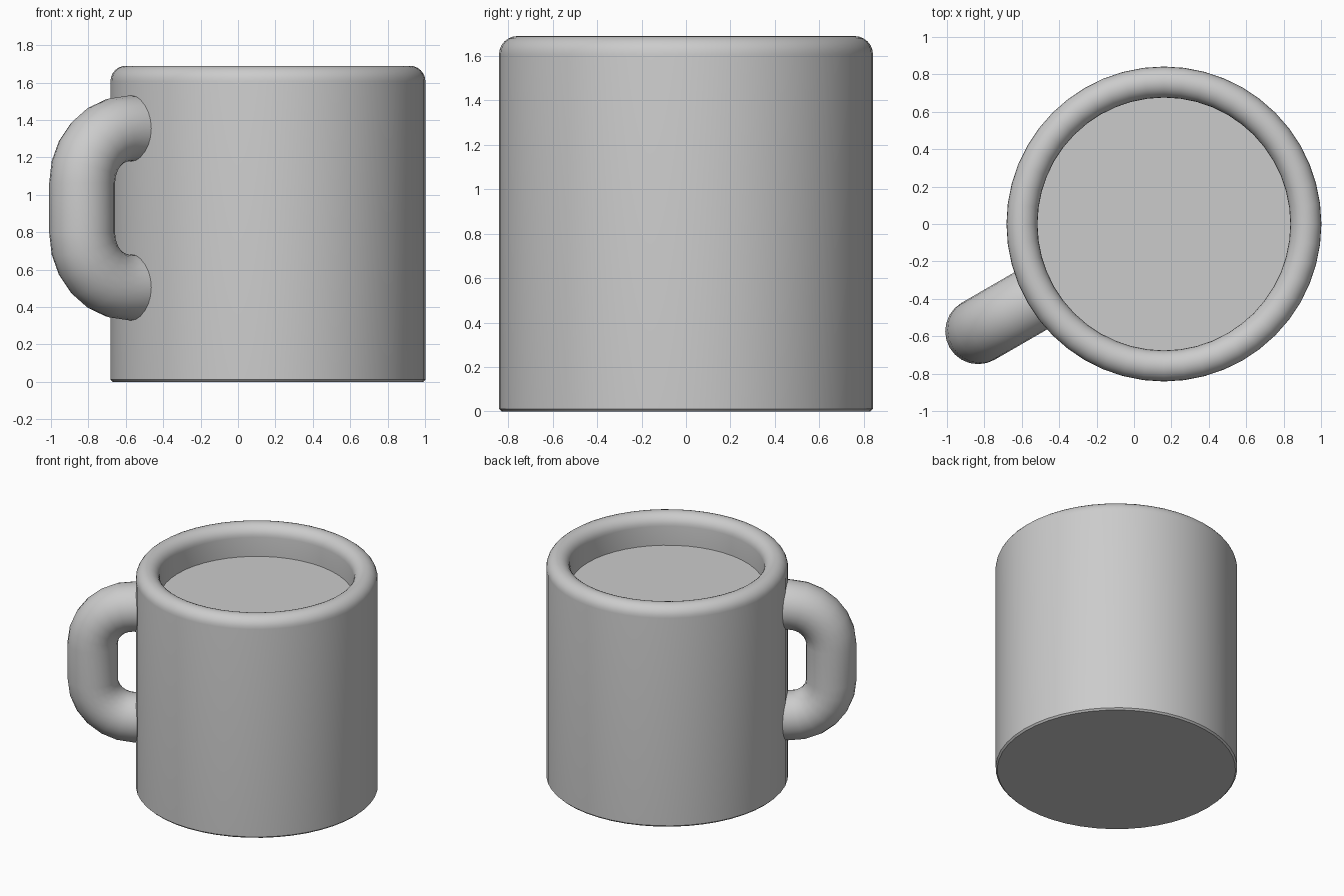
import bpy, bmesh, math
from mathutils import Vector, Matrix

if "Cube" in bpy.data.objects:
    bpy.data.objects.remove(bpy.data.objects["Cube"])

CX = 0.16          # mug axis
R = 0.842          # outer radius
RI = 0.676         # inner radius
TOP = 1.69
FILL = 1.46        # level of the flat inner surface

grey = bpy.data.materials.new("plain_grey")
grey.diffuse_color = (0.6, 0.6, 0.6, 1)
grey.use_nodes = True
grey.node_tree.nodes["Principled BSDF"].inputs["Base Color"].default_value = grey.diffuse_color


def finish(name, bm, angle):
    bmesh.ops.recalc_face_normals(bm, faces=bm.faces)
    me = bpy.data.meshes.new(name)
    bm.to_mesh(me)
    bm.free()
    ob = bpy.data.objects.new(name, me)
    bpy.context.collection.objects.link(ob)
    me.materials.append(grey)
    bpy.ops.object.select_all(action='DESELECT')
    ob.select_set(True)
    bpy.context.view_layer.objects.active = ob
    bpy.ops.object.shade_smooth_by_angle(angle=math.radians(angle))
    return ob


def bridge(bm, rings):
    for a, b in zip(rings, rings[1:]):
        n = len(a)
        for i in range(n):
            j = (i + 1) % n
            bm.faces.new((a[i], a[j], b[j], b[i]))


# Body: outer wall, rounded rim, inner wall, closed by the base and the flat fill
r = (R - RI) / 2
profile = [(R - 0.012, 0), (R, 0.012)]
for k in range(13):
    a = math.pi * k / 12
    profile.append((RI + r + r * math.cos(a), TOP - r + r * math.sin(a)))
profile.append((RI, FILL))
bm = bmesh.new()
N = 48
rings = [[bm.verts.new((CX + rad * math.cos(2 * math.pi * i / N),
                        rad * math.sin(2 * math.pi * i / N), z))
          for i in range(N)] for rad, z in profile]
bridge(bm, rings)
bm.faces.new(rings[0])
bm.faces.new(rings[-1])
finish("mug_body", bm, 40)

# Handle: round tube swept along a C-shaped path in a vertical plane
TUBE, ARC, REACH, MID, HALF = 0.176, 0.29, 0.857, 0.93, 0.135
path = [(0.74, MID + HALF + ARC, 90)]
for sign in (1, -1):
    for k in range(7):
        t = 90 - 15 * k if sign == 1 else -15 * k
        a = math.radians(t)
        path.append((REACH + ARC * math.cos(a),
                     MID + sign * HALF + ARC * math.sin(a), t))
path.append((0.74, MID - HALF - ARC, -90))

out = Vector((-math.cos(math.radians(30)), -0.5, 0))
side = Vector((-out.y, out.x, 0))
up = Vector((0, 0, 1))
bm = bmesh.new()
rings = []
for d, z, t in path:
    a = math.radians(t)
    normal = out * math.cos(a) + up * math.sin(a)
    centre = Vector((CX, 0, 0)) + out * d + up * z
    rings.append([bm.verts.new(centre + TUBE * (normal * math.cos(2 * math.pi * i / 24)
                                                + side * math.sin(2 * math.pi * i / 24)))
                  for i in range(24)])
bridge(bm, rings)
bm.faces.new(rings[0])
bm.faces.new(rings[-1])
finish("handle", bm, 50)
